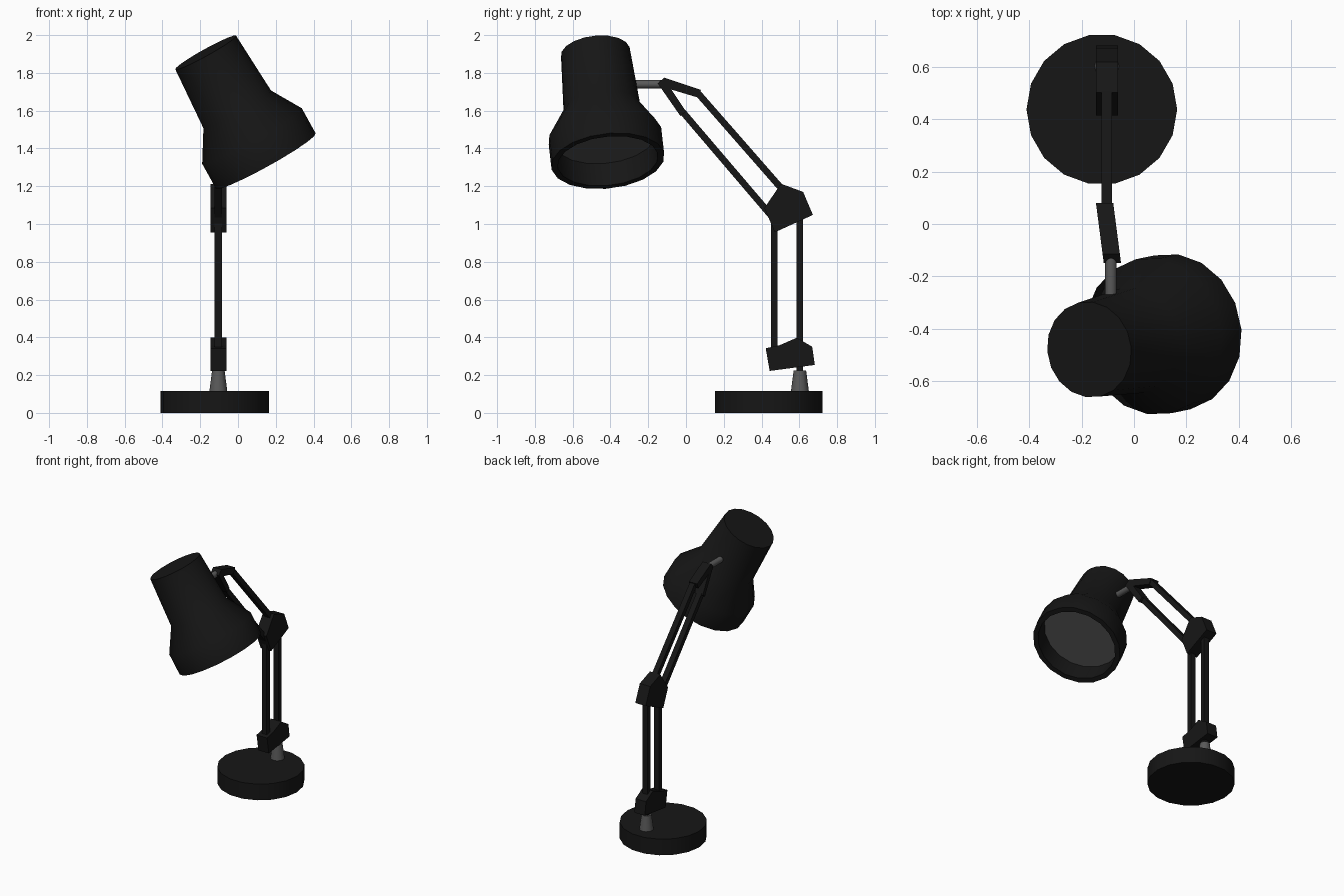
import bpy, bmesh, math
from mathutils import Vector

if "Cube" in bpy.data.objects:
    bpy.data.objects.remove(bpy.data.objects["Cube"])

ARM_X = -0.104


def material(name, v):
    m = bpy.data.materials.new(name)
    m.diffuse_color = (v, v, v, 1)
    m.use_nodes = True
    m.node_tree.nodes["Principled BSDF"].inputs["Base Color"].default_value = m.diffuse_color
    return m


BLACK = material("black_paint", 0.008)
GREY = material("grey_metal", 0.1)
LENS = material("lamp_grey", 0.075)


def finish(name, bm, mat, smooth=False):
    bmesh.ops.recalc_face_normals(bm, faces=bm.faces)
    me = bpy.data.meshes.new(name)
    bm.to_mesh(me)
    bm.free()
    me.materials.append(mat)
    if smooth:
        me.shade_smooth()
        me.set_sharp_from_angle(angle=math.radians(35))
    ob = bpy.data.objects.new(name, me)
    bpy.context.collection.objects.link(ob)
    return ob


def lathe(name, origin, axis, profile, sides, mat):
    """Revolve (radius, distance) points round an axis, closing both ends."""
    bm = bmesh.new()
    q = Vector((0, 0, 1)).rotation_difference(Vector(axis).normalized())
    rings = []
    for r, h in profile:
        rings.append([bm.verts.new(Vector(origin) + q @ Vector(
            (r * math.cos(a), r * math.sin(a), h)))
            for a in (2 * math.pi * i / sides for i in range(sides))])
    for lo, hi in zip(rings, rings[1:]):
        for i in range(sides):
            j = (i + 1) % sides
            bm.faces.new((lo[i], lo[j], hi[j], hi[i]))
    bm.faces.new(rings[0])
    bm.faces.new(rings[-1])
    return finish(name, bm, mat, True)


def prism(name, outline, half, shear=0.0, x=ARM_X):
    """Extrude a (y, z) outline along x; shear slides x as y drops."""
    bm = bmesh.new()
    a, b = ([bm.verts.new((x + s * half - shear * y, y, z)) for y, z in outline]
            for s in (-1, 1))
    n = len(outline)
    for i in range(n):
        j = (i + 1) % n
        bm.faces.new((a[i], a[j], b[j], b[i]))
    bm.faces.new(a)
    bm.faces.new(b)
    return finish(name, bm, BLACK)


def bar(name, p, q, width=0.035):
    p, q = Vector(p), Vector(q)
    d = (q - p).normalized()
    n = Vector((-d.y, d.x)) * width / 2
    return prism(name, [p - n, q - n, q + n, p + n], 0.02)


# Base and stem
lathe("base", (-0.123, 0.438, 0), (0, 0, 1), [(0.288, 0), (0.288, 0.117)], 18, BLACK)
lathe("stem", (ARM_X, 0.603, 0.11), (0, 0, 1), [(0.048, 0), (0.033, 0.115)], 12, GREY)

# Brackets
prism("lower_bracket", [(0.422, 0.342), (0.443, 0.222), (0.682, 0.254),
                        (0.668, 0.35), (0.587, 0.398), (0.495, 0.358)], 0.042)
prism("elbow_bracket", [(0.503, 1.213), (0.62, 1.17), (0.672, 1.048),
                        (0.47, 0.956), (0.415, 1.085)], 0.042)
prism("head_bracket", [(-0.15, 1.745), (-0.115, 1.775), (0.08, 1.71), (0.062, 1.67),
                       (-0.078, 1.712), (0.0, 1.595), (-0.03, 1.572)],
      0.033, shear=0.13, x=-0.102)

# Parallel arm bars
bar("lower_bar_front", (0.468, 0.3), (0.468, 1.03))
bar("lower_bar_back", (0.603, 0.215), (0.603, 1.08))
bar("upper_bar_back", (0.55, 1.137), (0.062, 1.694))
bar("upper_bar_front", (0.47, 1.022), (-0.02, 1.596))

# Head pivot rod
lathe("pivot_rod", (-0.088, -0.10, 1.74), (0, -1, 0), [(0.022, 0), (0.022, 0.21)], 12, GREY)

# Shade with recessed opening, and the disc inside it
cap, axis = (-0.171, -0.48, 1.908), (0.482, 0.1, -0.87)
lathe("shade", cap, axis, [(0.184, 0), (0.205, 0.346), (0.302, 0.508), (0.302, 0.66),
                           (0.268, 0.66), (0.268, 0.52)], 18, BLACK)
lathe("lamp_disc", cap, axis, [(0.266, 0.515), (0.266, 0.527)], 18, LENS)
